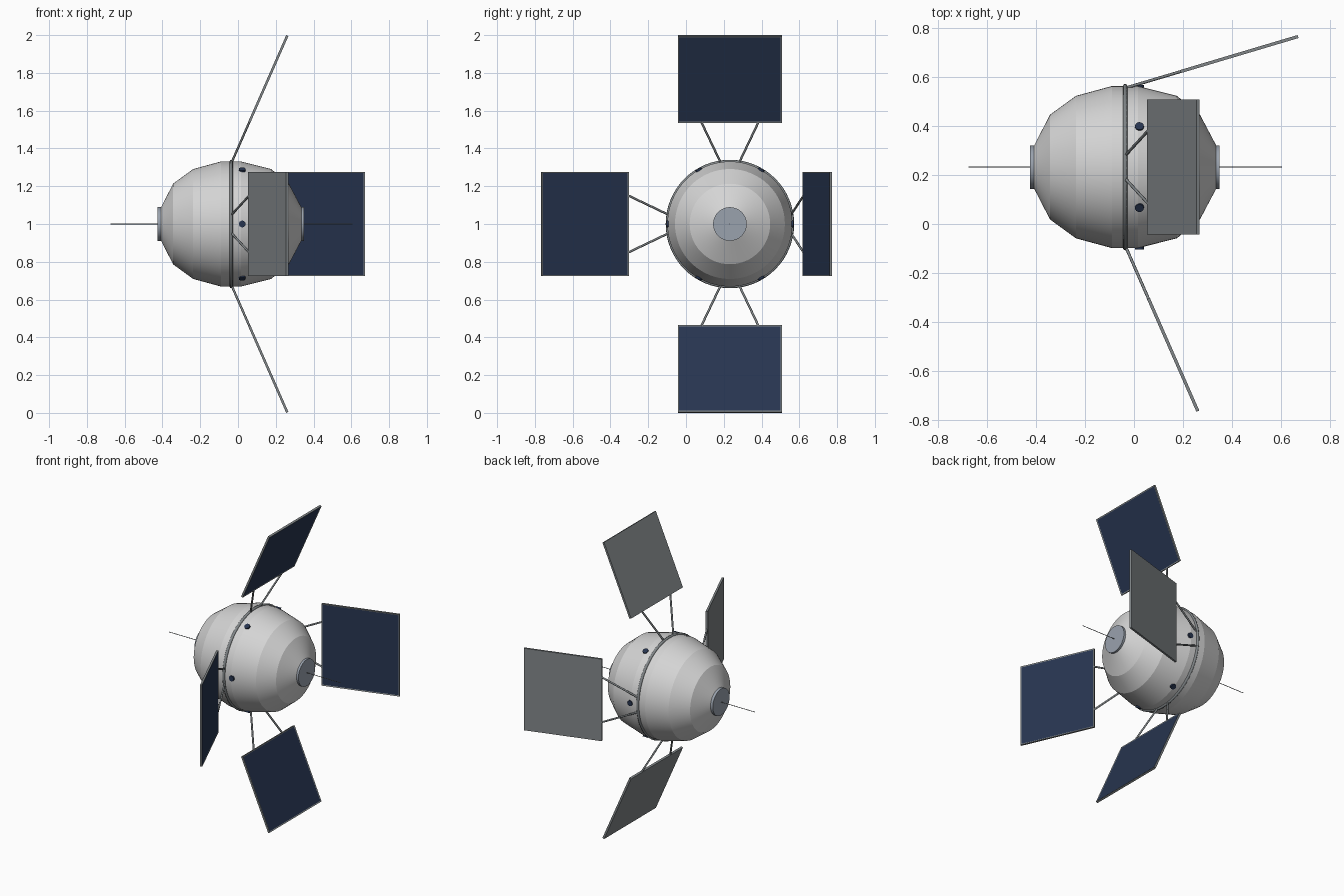
import bpy, bmesh, math
from mathutils import Vector, Matrix

if "Cube" in bpy.data.objects:
    bpy.data.objects.remove(bpy.data.objects["Cube"])

CENTRE = Vector((0, 0.2325, 1.0))   # body axis runs along x through here
X = Vector((1, 0, 0))


def material(name, rgb):
    m = bpy.data.materials.new(name)
    m.diffuse_color = (*rgb, 1)
    m.use_nodes = True
    m.node_tree.nodes["Principled BSDF"].inputs["Base Color"].default_value = m.diffuse_color
    return m


HULL = material("light grey hull", (0.66, 0.66, 0.66))
STEEL = material("mid grey metal", (0.22, 0.24, 0.25))
CAP = material("blue grey cap", (0.32, 0.36, 0.42))
NAVY = material("dark navy", (0.02, 0.035, 0.08))


def finish(name, bm, mats, smooth=None):
    bmesh.ops.recalc_face_normals(bm, faces=bm.faces)
    me = bpy.data.meshes.new(name)
    bm.to_mesh(me)
    bm.free()
    ob = bpy.data.objects.new(name, me)
    bpy.context.collection.objects.link(ob)
    for m in mats:
        me.materials.append(m)
    if smooth:
        bpy.ops.object.select_all(action='DESELECT')
        ob.select_set(True)
        bpy.context.view_layer.objects.active = ob
        bpy.ops.object.shade_smooth_by_angle(angle=math.radians(smooth))
    return ob


def lathe(name, profile, mat, sides=64, smooth=12, closed=False):
    """Revolve (x, radius) points around the body axis."""
    bm = bmesh.new()
    rings = []
    for x, r in profile:
        rings.append([bm.verts.new(CENTRE + Vector((x, r * math.cos(t), r * math.sin(t))))
                      for t in (2 * math.pi * i / sides for i in range(sides))])
    pairs = list(zip(rings, rings[1:]))
    if closed:
        pairs.append((rings[-1], rings[0]))
    else:
        bm.faces.new(rings[0])
        bm.faces.new(rings[-1])
    for a, b in pairs:
        for i in range(sides):
            j = (i + 1) % sides
            bm.faces.new((a[i], a[j], b[j], b[i]))
    return finish(name, bm, [mat], smooth)


def rod(name, a, b, r, mat, sides=8, smooth=50):
    d = b - a
    bm = bmesh.new()
    bmesh.ops.create_cone(bm, cap_ends=True, segments=sides, radius1=r, radius2=r, depth=d.length,
                          matrix=Matrix.Translation((a + b) / 2) @ d.to_track_quat('Z', 'Y').to_matrix().to_4x4())
    return finish(name, bm, [mat], smooth)


def radial(deg):
    t = math.radians(deg)
    return Vector((0, math.cos(t), math.sin(t))), Vector((0, -math.sin(t), math.cos(t)))


# Hull, end caps and waist ring
lathe("hull", [(-0.408, 0.088), (-0.343, 0.214), (-0.237, 0.291), (-0.09, 0.331),
               (0.016, 0.331), (0.175, 0.291), (0.27, 0.213), (0.336, 0.088)], HULL)
lathe("rear_cap", [(-0.425, 0.089), (-0.404, 0.089)], CAP)
lathe("front_cap", [(0.332, 0.089), (0.35, 0.089)], CAP)
lathe("waist_ring", [(-0.036 + 0.009 * math.cos(k * math.pi / 4), 0.331 + 0.009 * math.sin(k * math.pi / 4))
                     for k in range(8)], STEEL, closed=True, smooth=50)

# Antennas on the axis
rod("rear_antenna", CENTRE - X * 0.675, CENTRE - X * 0.42, 0.002, STEEL)
rod("front_antenna", CENTRE + X * 0.345, CENTRE + X * 0.605, 0.002, STEEL)

# Six portholes around the hull
for k in range(6):
    er, _ = radial(60 * k)
    p = CENTRE + X * 0.022
    rod(f"porthole_{k + 1}", p + er * 0.32, p + er * 0.336, 0.018, NAVY, sides=16)

# Four solar panels; the one on the far side is folded further forward
HALF, THICK, NEAR, FAR = 0.276, 0.013, 0.234, 0.736
for name, deg, tilt in (("top", 90, 66.3), ("front", 180, 66.3), ("bottom", 270, 66.3), ("back", 0, 16.6)):
    er, et = radial(deg)
    a = math.radians(tilt)
    u = X * math.cos(a) + er * math.sin(a)      # along the panel, outwards
    n = X * math.sin(a) - er * math.cos(a)      # towards the cell side
    base = CENTRE - X * 0.035 + er * 0.323

    bm = bmesh.new()
    bmesh.ops.create_cube(bm, size=1)
    for v in bm.verts:
        c = v.co.copy()
        v.co = (base + u * ((NEAR + FAR) / 2 + c.x * (FAR - NEAR))
                + et * (c.y * 2 * HALF) + n * (c.z * THICK))
    bm.normal_update()
    bmesh.ops.recalc_face_normals(bm, faces=bm.faces)
    cell = max(bm.faces, key=lambda f: f.normal.dot(n))
    bmesh.ops.inset_region(bm, faces=[cell], thickness=0.01, depth=-0.002)
    cell.material_index = 1
    finish(f"{name}_solar_panel", bm, [STEEL, NAVY])

    # Pair of splayed struts
    for side in (-1, 1):
        rod(f"{name}_strut_{'a' if side < 0 else 'b'}", base + et * side * 0.048,
            base + u * (NEAR + 0.004) + et * side * 0.152, 0.006, STEEL)
